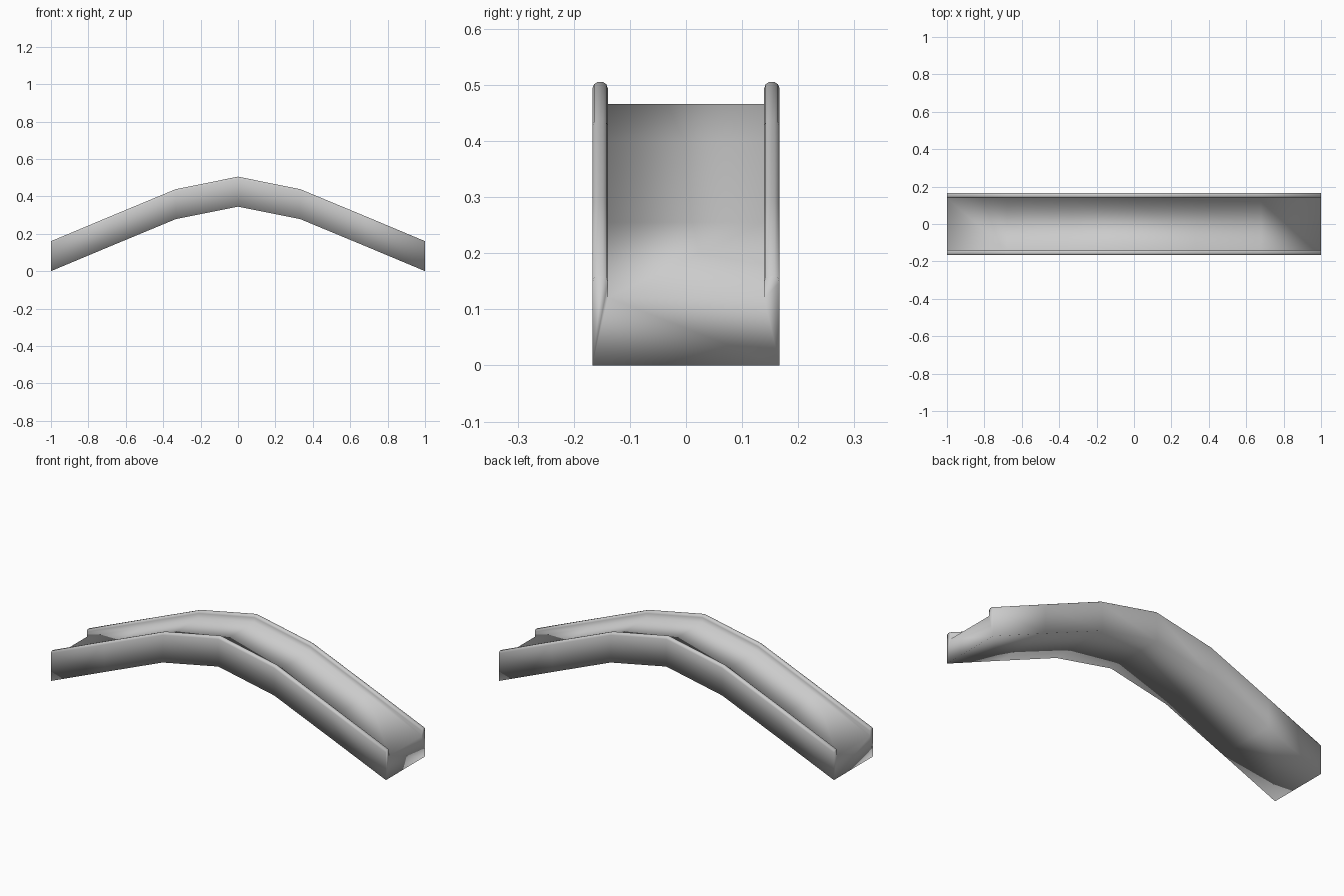
import bpy, bmesh

if "Cube" in bpy.data.objects:
    bpy.data.objects.remove(bpy.data.objects["Cube"])

# Centre line of the arched bridge (x, underside height), left half mirrored
half = [(-1, 0.0), (-0.68, 0.134), (-0.333, 0.278)]
path = half + [(0, 0.345)] + [(-x, z) for x, z in reversed(half)]

# U-shaped section (y, height): deck between two rails with rounded tops
right = [(0.167, 0.0), (0.167, 0.148), (0.164, 0.156), (0.158, 0.16),
         (0.148, 0.16), (0.142, 0.156), (0.139, 0.148), (0.139, 0.121)]
section = right + [(-y, z) for y, z in reversed(right)]

# Sweep the section along the path, keeping it vertical
bm = bmesh.new()
rings = [[bm.verts.new((x, y, z0 + z)) for y, z in section] for x, z0 in path]
n = len(section)
for a, b in zip(rings, rings[1:]):
    for i in range(n):
        j = (i + 1) % n
        bm.faces.new((a[i], a[j], b[j], b[i]))

# End faces: deck slab plus one cap per rail
h = n // 2
for r in (rings[0], rings[-1]):
    bm.faces.new((r[0], r[h - 1], r[h], r[n - 1]))
    bm.faces.new(r[:h])
    bm.faces.new(r[h:])
bmesh.ops.recalc_face_normals(bm, faces=bm.faces)
for f in bm.faces:
    f.smooth = True

mesh = bpy.data.meshes.new("arched_bridge")
bm.to_mesh(mesh)
bm.free()
bridge = bpy.data.objects.new("arched_bridge", mesh)
bpy.context.collection.objects.link(bridge)
